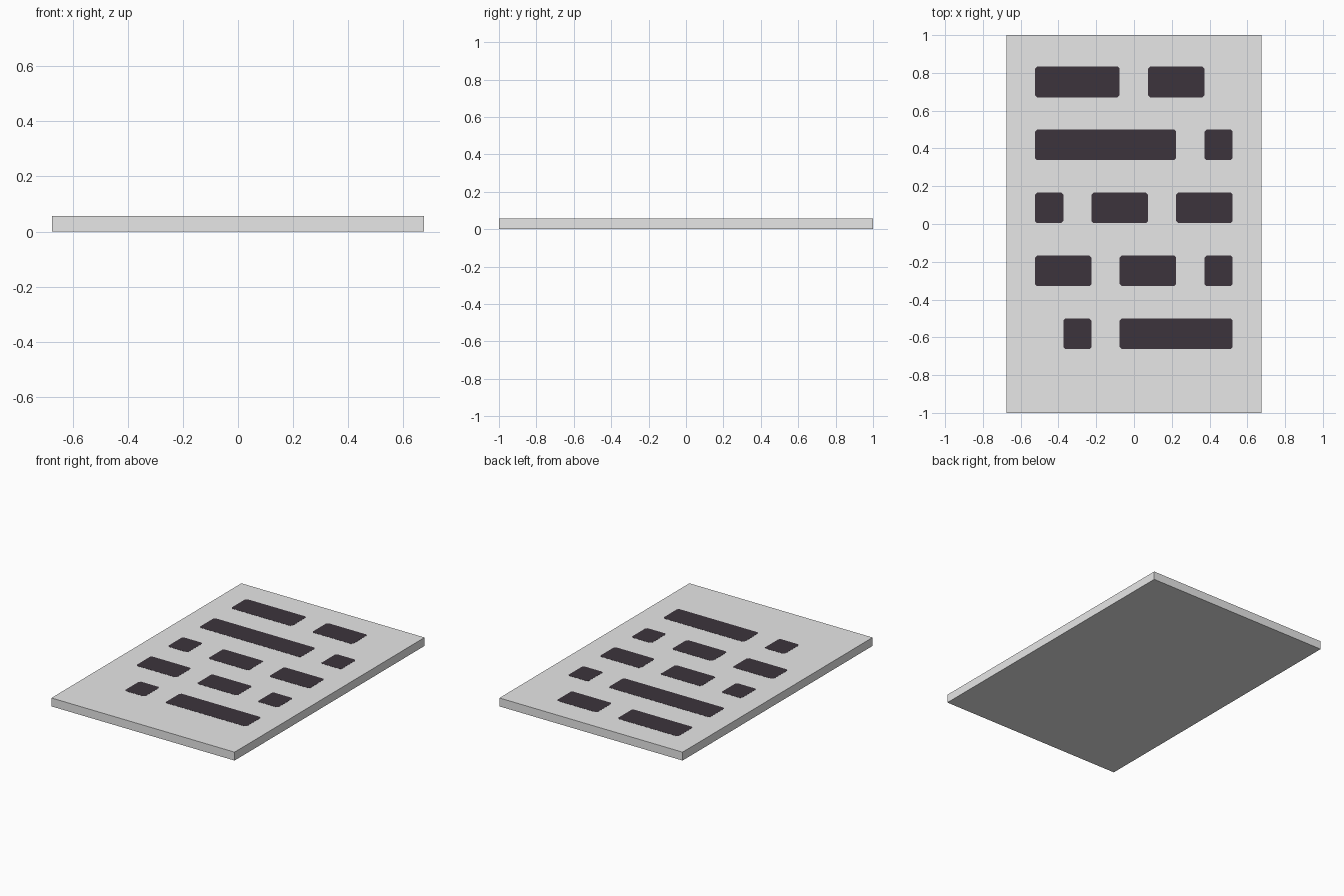
import bpy, bmesh

if "Cube" in bpy.data.objects:
    bpy.data.objects.remove(bpy.data.objects["Cube"])

W, L, H = 1.35, 2.0, 0.056      # slab size
STEP = 0.1495                   # width of one bar cell
X0 = -0.524                     # left end of the bar grid
BAR_H, CH = 0.162, 0.011        # bar depth and corner cut
LIFT, SINK = 0.0008, 0.001      # plates sit just proud of the slab


def material(name, rgb):
    m = bpy.data.materials.new(name)
    m.diffuse_color = (*rgb, 1.0)
    m.use_nodes = True
    m.node_tree.nodes["Principled BSDF"].inputs["Base Color"].default_value = m.diffuse_color
    return m


def add_object(name, bm, mat):
    bmesh.ops.recalc_face_normals(bm, faces=bm.faces)
    me = bpy.data.meshes.new(name)
    bm.to_mesh(me)
    bm.free()
    me.materials.append(mat)
    ob = bpy.data.objects.new(name, me)
    bpy.context.collection.objects.link(ob)
    return ob


pale = material("pale grey", (0.8, 0.8, 0.8))
dark = material("dark plum", (0.045, 0.034, 0.045))

# flat slab
bm = bmesh.new()
bmesh.ops.create_cube(bm, size=1)
for v in bm.verts:
    v.co = (v.co.x * W, v.co.y * L, (v.co.z + 0.5) * H)
add_object("slab", bm, pale)


# thin bar with clipped corners
def bar(name, x0, x1, y0, y1):
    bm = bmesh.new()
    pts = [(x0 + CH, y0), (x1 - CH, y0), (x1, y0 + CH), (x1, y1 - CH),
           (x1 - CH, y1), (x0 + CH, y1), (x0, y1 - CH), (x0, y0 + CH)]
    face = bm.faces.new([bm.verts.new((x, y, H - SINK)) for x, y in pts])
    ext = bmesh.ops.extrude_face_region(bm, geom=[face])
    for g in ext["geom"]:
        if isinstance(g, bmesh.types.BMVert):
            g.co.z = H + LIFT
    add_object(name, bm, dark)


# rows from back to front: (first cell, cell count)
rows = [
    [(0, 3), (4, 2)],
    [(0, 5), (6, 1)],
    [(0, 1), (2, 2), (5, 2)],
    [(0, 2), (3, 2), (6, 1)],
    [(1, 1), (3, 4)],
]
for r, row in enumerate(rows):
    top = 0.833 - r * 0.3333
    for start, n in row:
        a = X0 + start * STEP
        bar(f"bar_{r}_{start}", a, a + n * STEP, top - BAR_H, top)
